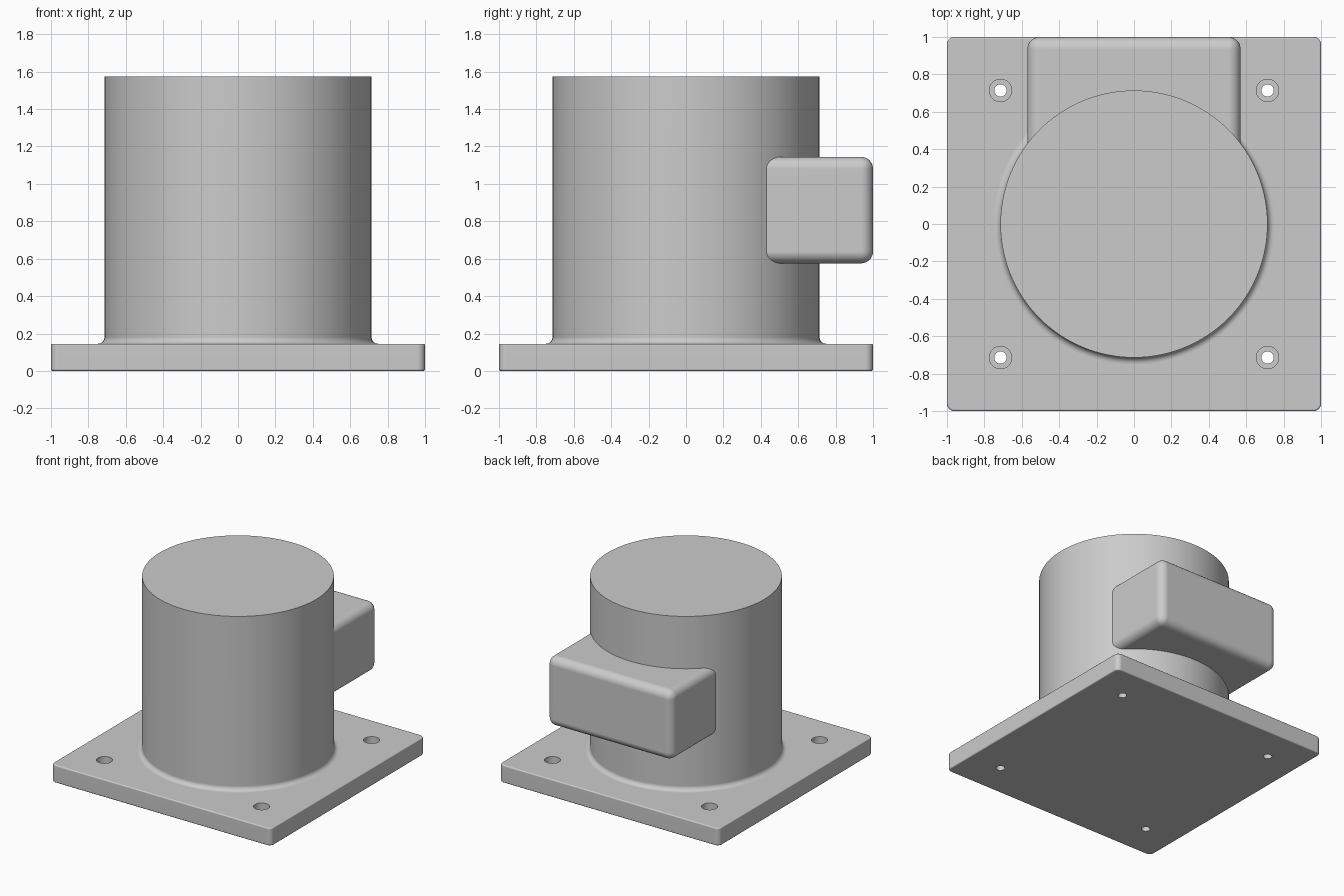
import bpy, bmesh, math
from mathutils import Matrix, Vector

old = bpy.data.objects.get("Cube")
if old:
    bpy.data.objects.remove(old, do_unlink=True)

PLATE_TOP = 0.145
RADIUS = 0.714
FILLET = 0.036
HOLE = 0.714

# Single cast-metal grey
grey = bpy.data.materials.new("plain grey")
grey.use_nodes = True
colour = (0.6, 0.6, 0.6, 1)
grey.diffuse_color = colour
grey.node_tree.nodes["Principled BSDF"].inputs["Base Color"].default_value = colour


def make_object(name, bm):
    bmesh.ops.recalc_face_normals(bm, faces=bm.faces)
    mesh = bpy.data.meshes.new(name)
    bm.to_mesh(mesh)
    bm.free()
    mesh.materials.append(grey)
    obj = bpy.data.objects.new(name, mesh)
    bpy.context.collection.objects.link(obj)
    return obj


def activate(obj):
    bpy.ops.object.select_all(action='DESELECT')
    obj.select_set(True)
    bpy.context.view_layer.objects.active = obj


def smooth(obj):
    activate(obj)
    bpy.ops.object.shade_smooth_by_angle(angle=math.radians(35))
    mod = obj.modifiers.new("Flat faces", 'WEIGHTED_NORMAL')
    mod.keep_sharp = True


def box_mesh(low, high):
    low, high = Vector(low), Vector(high)
    bm = bmesh.new()
    size = Matrix.Diagonal((*(high - low), 1))
    bmesh.ops.create_cube(bm, size=1, matrix=Matrix.Translation((low + high) / 2) @ size)
    return bm


def bevel(bm, edges, width, segments):
    bmesh.ops.bevel(bm, geom=edges, offset=width, segments=segments,
                    profile=0.5, affect='EDGES')


# Base plate: rounded corners, then softened top and bottom rims
bm = box_mesh((-1, -1, 0), (1, 1, PLATE_TOP))
bevel(bm, [e for e in bm.edges if abs(e.verts[0].co.z - e.verts[1].co.z) > 0.1], 0.04, 6)
bm.normal_update()
bevel(bm, [e for e in bm.edges if abs(e.verts[0].co.z - e.verts[1].co.z) < 0.01], 0.01, 3)
plate = make_object("base_plate", bm)

# Counterbored bolt holes
bm = bmesh.new()
for sx in (-1, 1):
    for sy in (-1, 1):
        spin_profile = [(0, -0.1), (0.033, -0.1), (0.033, 0.075),
                        (0.06, 0.075), (0.06, 0.3), (0, 0.3)]
        part = bmesh.new()
        verts = [part.verts.new((r, 0, z)) for r, z in spin_profile]
        edges = [part.edges.new(pair) for pair in zip(verts, verts[1:])]
        bmesh.ops.spin(part, geom=verts + edges, cent=(0, 0, 0), axis=(0, 0, 1),
                       angle=math.tau, steps=32)
        bmesh.ops.remove_doubles(part, verts=part.verts, dist=1e-4)
        bmesh.ops.translate(part, verts=part.verts, vec=(sx * HOLE, sy * HOLE, 0))
        temp = bpy.data.meshes.new("hole")
        part.to_mesh(temp)
        part.free()
        bm.from_mesh(temp)
        bpy.data.meshes.remove(temp)
cutter = make_object("hole_cutter", bm)
cutter.hide_render = True
cut = plate.modifiers.new("Holes", 'BOOLEAN')
cut.operation = 'DIFFERENCE'
cut.solver = 'EXACT'
cut.object = cutter
activate(plate)
bpy.ops.object.modifier_apply(modifier=cut.name)
bpy.data.objects.remove(cutter, do_unlink=True)
smooth(plate)

# Cylindrical body with a concave fillet where it meets the plate
profile = [(0, 0.1), (RADIUS + FILLET, 0.1)]
for i in range(9):
    a = math.pi / 2 * i / 8
    profile.append((RADIUS + FILLET * (1 - math.sin(a)),
                    PLATE_TOP + FILLET * (1 - math.cos(a))))
profile += [(RADIUS, 1.575), (0, 1.575)]
bm = bmesh.new()
verts = [bm.verts.new((r, 0, z)) for r, z in profile]
edges = [bm.edges.new(pair) for pair in zip(verts, verts[1:])]
bmesh.ops.spin(bm, geom=verts + edges, cent=(0, 0, 0), axis=(0, 0, 1),
               angle=math.tau, steps=128)
bmesh.ops.remove_doubles(bm, verts=bm.verts, dist=1e-4)
smooth(make_object("cylinder_body", bm))

# Rounded box on the back of the cylinder
bm = box_mesh((-0.57, 0.15, 0.575), (0.57, 1, 1.145))
bevel(bm, [e for e in bm.edges if max(v.co.y for v in e.verts) > 0.9], 0.065, 8)
smooth(make_object("rear_box", bm))
